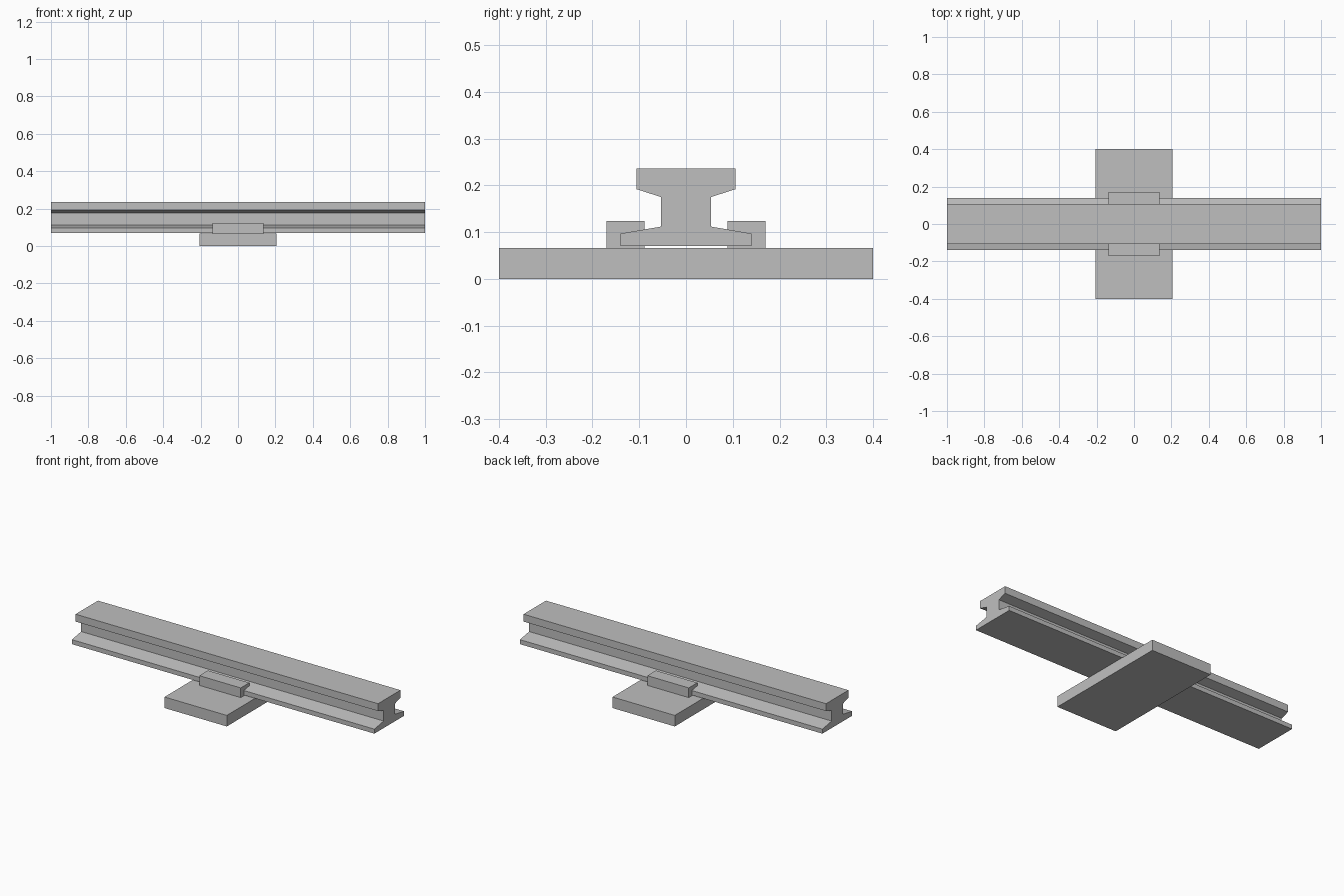
import bpy
import bmesh

cube = bpy.data.objects.get("Cube")
if cube:
    bpy.data.objects.remove(cube, do_unlink=True)

COLOR = (0.52, 0.52, 0.52, 1.0)
steel = bpy.data.materials.new("grey_steel")
steel.use_nodes = True
steel.diffuse_color = COLOR
steel.node_tree.nodes["Principled BSDF"].inputs["Base Color"].default_value = COLOR


def extrude_along_x(name, profile, half_length):
    """Sweep a closed (y, z) profile from -half_length to +half_length."""
    bm = bmesh.new()
    start = bm.faces.new([bm.verts.new((-half_length, y, z)) for y, z in profile])
    swept = bmesh.ops.extrude_face_region(bm, geom=[start], use_keep_orig=True)
    moved = [v for v in swept["geom"] if isinstance(v, bmesh.types.BMVert)]
    bmesh.ops.translate(bm, verts=moved, vec=(2 * half_length, 0, 0))
    bmesh.ops.recalc_face_normals(bm, faces=bm.faces)
    mesh = bpy.data.meshes.new(name)
    bm.to_mesh(mesh)
    bm.free()
    mesh.materials.append(steel)
    obj = bpy.data.objects.new(name, mesh)
    bpy.context.collection.objects.link(obj)
    return obj


def box_profile(y0, y1, z0, z1):
    return [(y0, z0), (y1, z0), (y1, z1), (y0, z1)]


# Rail: half section from foot to head, mirrored across y
half = [(0.14, 0.07), (0.14, 0.097), (0.053, 0.112),
        (0.053, 0.175), (0.106, 0.192), (0.106, 0.236)]
extrude_along_x("rail", half + [(-y, z) for y, z in reversed(half)], 1.0)

# Base plate under the rail
extrude_along_x("base_plate", box_profile(-0.4, 0.4, 0.0, 0.066), 0.206)

# Clips holding the rail foot on both sides
for name, side in (("front_clip", -1), ("back_clip", 1)):
    extrude_along_x(name, box_profile(side * 0.089, side * 0.17, 0.066, 0.124), 0.137)
